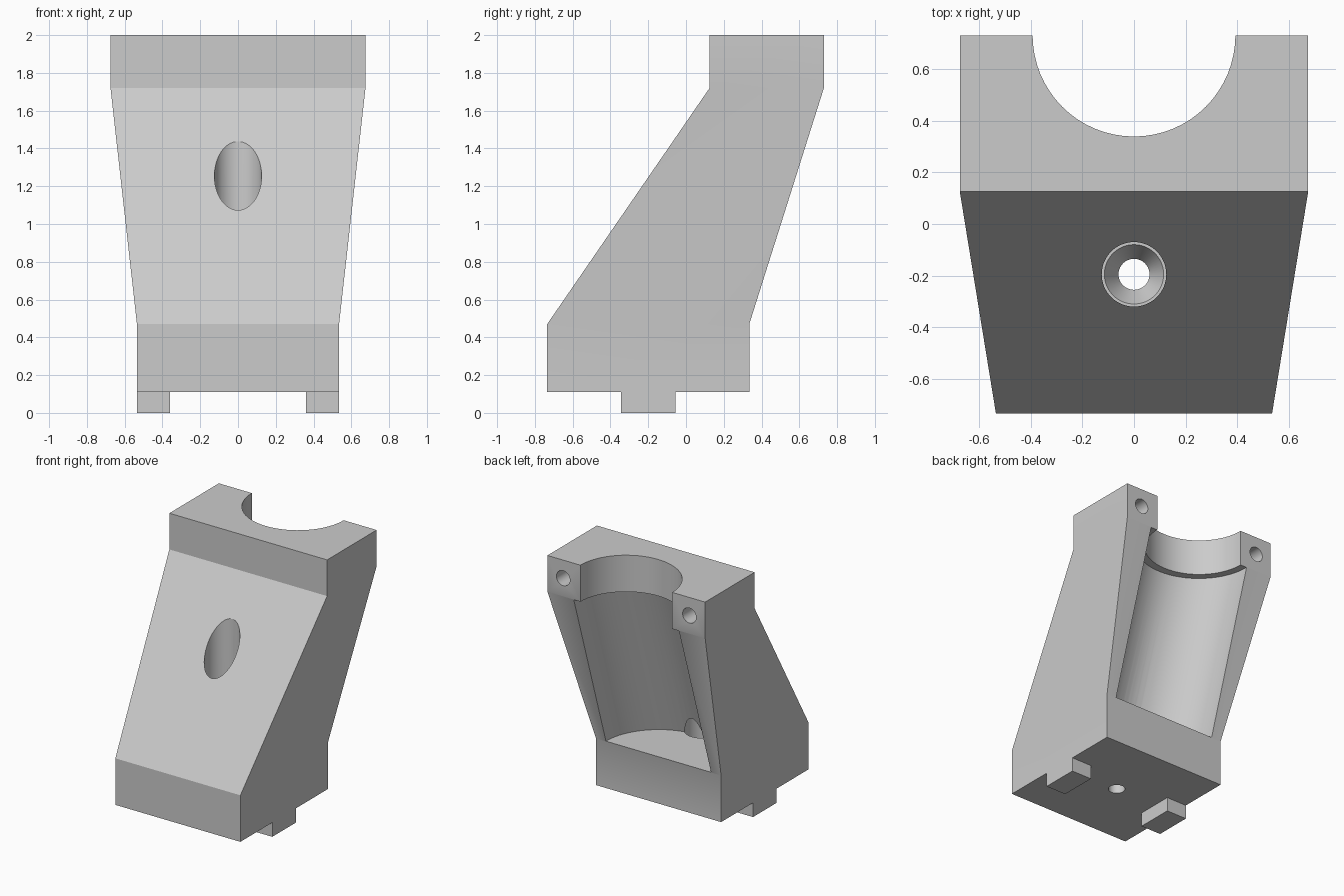
import bpy
import bmesh
from math import cos, sin, pi, radians
from mathutils import Matrix

cube = bpy.data.objects.get("Cube")
if cube:
    bpy.data.objects.remove(cube, do_unlink=True)

grey = bpy.data.materials.new("light_grey")
grey.use_nodes = True
colour = (0.6, 0.6, 0.6, 1)
grey.diffuse_color = colour
grey.node_tree.nodes["Principled BSDF"].inputs["Base Color"].default_value = colour


def loft(name, rings):
    """Skin a stack of equal-length point rings and cap both ends."""
    bm = bmesh.new()
    loops = [[bm.verts.new(p) for p in ring] for ring in rings]
    n = len(loops[0])
    for low, high in zip(loops, loops[1:]):
        for i in range(n):
            j = (i + 1) % n
            bm.faces.new((low[i], low[j], high[j], high[i]))
    bm.faces.new(loops[0][::-1])
    bm.faces.new(loops[-1])
    bmesh.ops.recalc_face_normals(bm, faces=bm.faces)
    mesh = bpy.data.meshes.new(name)
    bm.to_mesh(mesh)
    bm.free()
    mesh.materials.append(grey)
    obj = bpy.data.objects.new(name, mesh)
    bpy.context.collection.objects.link(obj)
    return obj


def rect(x0, x1, y0, y1, z):
    return [(x0, y0, z), (x1, y0, z), (x1, y1, z), (x0, y1, z)]


def circle(y, r, z, n=64):
    return [(r * cos(2 * pi * i / n), y + r * sin(2 * pi * i / n), z) for i in range(n)]


def cut(target, cutter):
    cutter.hide_render = True
    mod = target.modifiers.new("cut", "BOOLEAN")
    mod.operation = "DIFFERENCE"
    mod.solver = "EXACT"
    mod.object = cutter
    bpy.context.view_layer.objects.active = target
    bpy.ops.object.modifier_apply(modifier=mod.name)
    bpy.data.objects.remove(cutter, do_unlink=True)


# Leaning body: square base, sloped middle, upright head
BASE, HEAD = 0.47, 1.72
body = loft("bracket_body", [
    rect(-0.535, 0.535, -0.735, 0.335, 0.11),
    rect(-0.535, 0.535, -0.735, 0.335, BASE),
    rect(-0.675, 0.675, 0.125, 0.73, HEAD),
    rect(-0.675, 0.675, 0.125, 0.73, 2.0),
])

# Wide trough that follows the back slope
cut(body, loft("trough_cutter", [circle(0.335, 0.45, BASE + 0.003),
                                 circle(0.729, 0.45, HEAD - 0.003)]))

# Narrower upright half-round in the head
cut(body, loft("head_cutter", [circle(0.732, 0.393, HEAD - 0.05),
                               circle(0.732, 0.393, 2.1)]))

# Countersunk vertical bolt hole
cut(body, loft("bolt_cutter", [circle(-0.195, r, z) for r, z in (
    (0.06, 0.0), (0.06, 0.22), (0.115, 0.32), (0.125, 0.32), (0.125, 1.7))]))

# Screw holes in the back of the head
for side in (-1, 1):
    screw = loft("screw_cutter", [circle(0, 0.058, -0.3, 32), circle(0, 0.058, 0.1, 32)])
    screw.data.transform(Matrix.Translation((side * 0.54, 0.73, 1.86))
                         @ Matrix.Rotation(radians(-90), 4, "X"))
    cut(body, screw)

# Locating feet
for side, name in ((-1, "right_foot"), (1, "left_foot")):
    x0, x1 = sorted((side * 0.36, side * 0.535))
    loft(name, [rect(x0, x1, -0.345, -0.055, z) for z in (0, 0.11)])

# Smooth the round cuts, keep the edges crisp
bpy.ops.object.select_all(action="DESELECT")
body.select_set(True)
bpy.context.view_layer.objects.active = body
bpy.ops.object.shade_smooth_by_angle(angle=radians(20))
